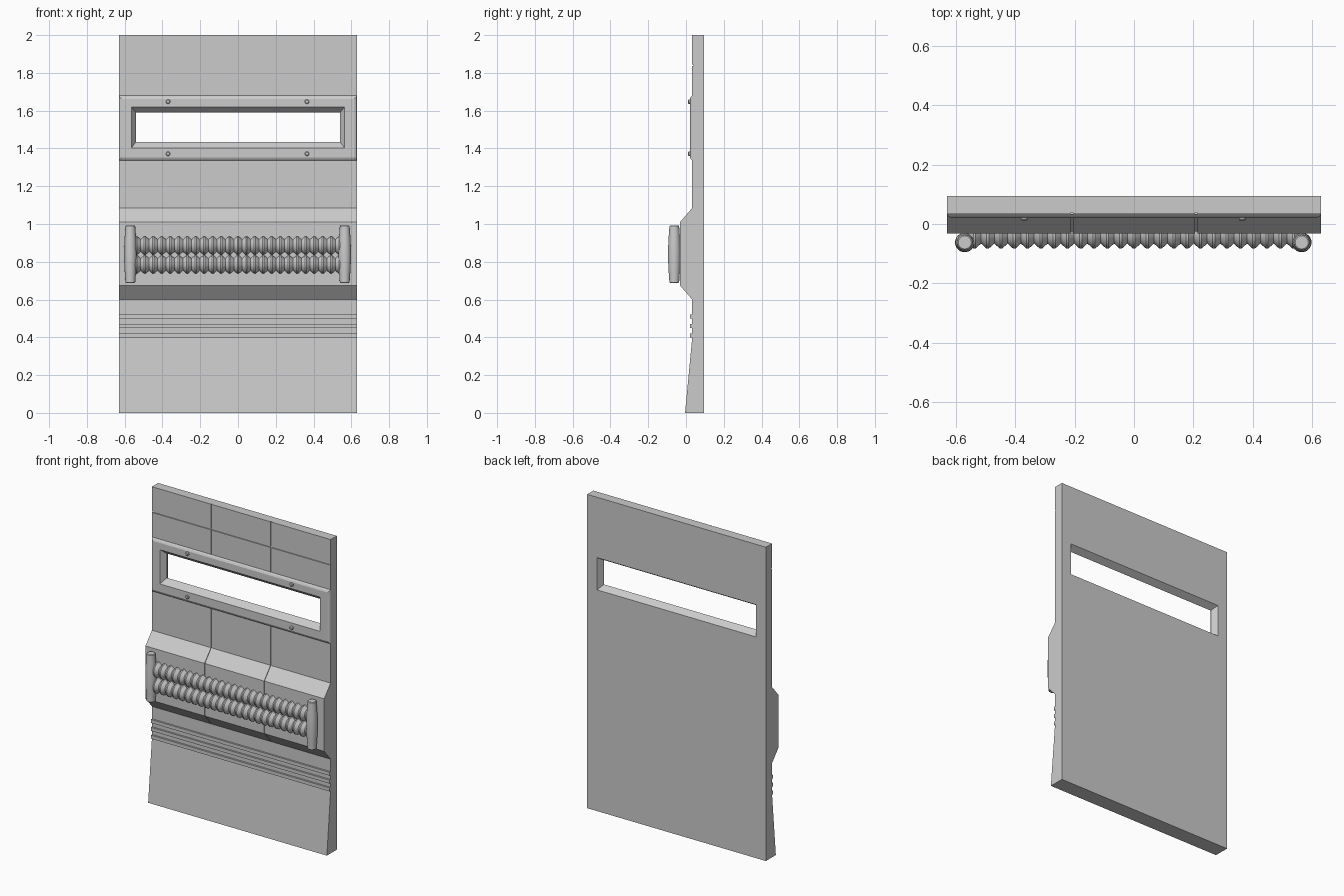
import bpy, bmesh, math
from mathutils import Matrix, Vector

if "Cube" in bpy.data.objects:
    bpy.data.objects.remove(bpy.data.objects["Cube"])

W, FRONT, BACK, BULGE = 0.63, 0.033, 0.095, -0.032


def finish(bm, name):
    bmesh.ops.recalc_face_normals(bm, faces=bm.faces)
    me = bpy.data.meshes.new(name)
    bm.to_mesh(me)
    bm.free()
    ob = bpy.data.objects.new(name, me)
    bpy.context.collection.objects.link(ob)
    return ob


def prism(name, yz, x0, x1):
    """Extrude a side profile along x."""
    bm = bmesh.new()
    f = bm.faces.new([bm.verts.new((x0, y, z)) for y, z in yz])
    new = bmesh.ops.extrude_face_region(bm, geom=[f])["geom"]
    bmesh.ops.translate(bm, vec=(x1 - x0, 0, 0),
                        verts=[v for v in new if isinstance(v, bmesh.types.BMVert)])
    return finish(bm, name)


def box(name, x0, x1, y0, y1, z0, z1):
    return prism(name, [(y0, z0), (y1, z0), (y1, z1), (y0, z1)], x0, x1)


def lathe(name, profile, sides, axis, loc, angle=40):
    """Revolve (radius, height) points around the given axis, with flat caps."""
    bm = bmesh.new()
    rings = [[bm.verts.new((r * math.cos(2 * math.pi * i / sides),
                            r * math.sin(2 * math.pi * i / sides), h))
              for i in range(sides)] for r, h in profile]
    for a, b in zip(rings, rings[1:]):
        for i in range(sides):
            j = (i + 1) % sides
            bm.faces.new((a[i], a[j], b[j], b[i]))
    bm.faces.new(rings[0])
    bm.faces.new(rings[-1])
    rot = Vector((0, 0, 1)).rotation_difference(Vector(axis)).to_matrix().to_4x4()
    bmesh.ops.transform(bm, matrix=Matrix.Translation(loc) @ rot, verts=bm.verts)
    ob = finish(bm, name)
    bpy.ops.object.select_all(action='DESELECT')
    ob.select_set(True)
    bpy.context.view_layer.objects.active = ob
    bpy.ops.object.shade_smooth_by_angle(angle=math.radians(angle))
    return ob


def cut(target, cutter):
    cutter.hide_render = True
    mod = target.modifiers.new("cut", 'BOOLEAN')
    mod.operation, mod.solver, mod.object = 'DIFFERENCE', 'EXACT', cutter
    bpy.context.view_layer.objects.active = target
    bpy.ops.object.modifier_apply(modifier=mod.name)
    bpy.data.objects.remove(cutter)


# Wall panel: flared skirt, raised bulge, flat upper wall
upper = [(FRONT, 0.6), (BULGE, 0.675), (BULGE, 1.01), (FRONT, 1.085)]
panel = prism("wall_panel", [(BACK, 0), (-0.005, 0), (FRONT, 0.4)] + upper
              + [(FRONT, 2), (BACK, 2)], -W, W)

# Tile seams
D, G = 0.006, 0.004
seam = [(y + D, z) for y, z in upper] + [(FRONT + D, 2.1), (-0.2, 2.1), (-0.2, 0.6)]
for x in (-0.21, 0.21):
    cut(panel, prism("seam_cutter", seam, x - G, x + G))
cut(panel, box("seam_cutter", -1, 1, -0.2, FRONT + D, 1.84 - G, 1.84 + G))

# Window opening
cut(panel, box("window_cutter", -0.56, 0.56, -0.2, 0.2, 1.41, 1.615))

# Window frame with a splayed reveal on both sides
bm = bmesh.new()
rings = []
for hx, y, z0, z1 in ((W, FRONT, 1.335, 1.68), (0.626, 0.026, 1.342, 1.673),
                      (0.616, 0.021, 1.352, 1.663), (0.565, 0.021, 1.402, 1.62),
                      (0.54, 0.055, 1.435, 1.59), (0.56, BACK, 1.41, 1.615)):
    rings.append([bm.verts.new(p) for p in
                  ((-hx, y, z0), (hx, y, z0), (hx, y, z1), (-hx, y, z1))])
for a, b in zip(rings, rings[1:]):
    for i in range(4):
        j = (i + 1) % 4
        bm.faces.new((a[i], a[j], b[j], b[i]))
frame = finish(bm, "window_frame")
# An open shell: make sure the front faces look towards -y
if max(frame.data.polygons, key=lambda p: -p.normal.y * p.area).normal.y > -0.9:
    frame.data.flip_normals()

# Frame screws
for x in (-0.37, 0.365):
    for z in (1.372, 1.648):
        lathe("frame_screw", [(0.012, 0), (0.012, 0.007), (0.008, 0.011)], 12,
              (0, -1, 0), (x, 0.022, z), 30)

# Raised ribs above the skirt
for z in (0.41, 0.46, 0.51):
    box("skirt_rib", -W, W, 0.022, FRONT + 0.01, z - 0.011, z + 0.011)

# Corrugated pipes
N, L = 25, 1.12
pitch = L / N
corrugation = []
for i in range(N):
    h = -L / 2 + i * pitch
    corrugation += [(0.032, h), (0.049, h + pitch * 0.42), (0.049, h + pitch * 0.58)]
corrugation.append((0.032, L / 2))
for z in (0.786, 0.886):
    lathe("corrugated_pipe", corrugation, 24, (1, 0, 0), (0, -0.034, z), 30)

# Barrel-shaped end manifolds
barrel = [(0.022, -0.152), (0.026, -0.149)]
barrel += [(0.026 + 0.007 * math.cos(t * math.pi / 8), 0.145 * t / 4) for t in range(-4, 5)]
barrel += [(0.026, 0.149), (0.022, 0.152)]
for x in (-0.57, 0.565):
    lathe("end_manifold", barrel, 24, (0, 0, 1), (x, -0.062, 0.84), 35)
